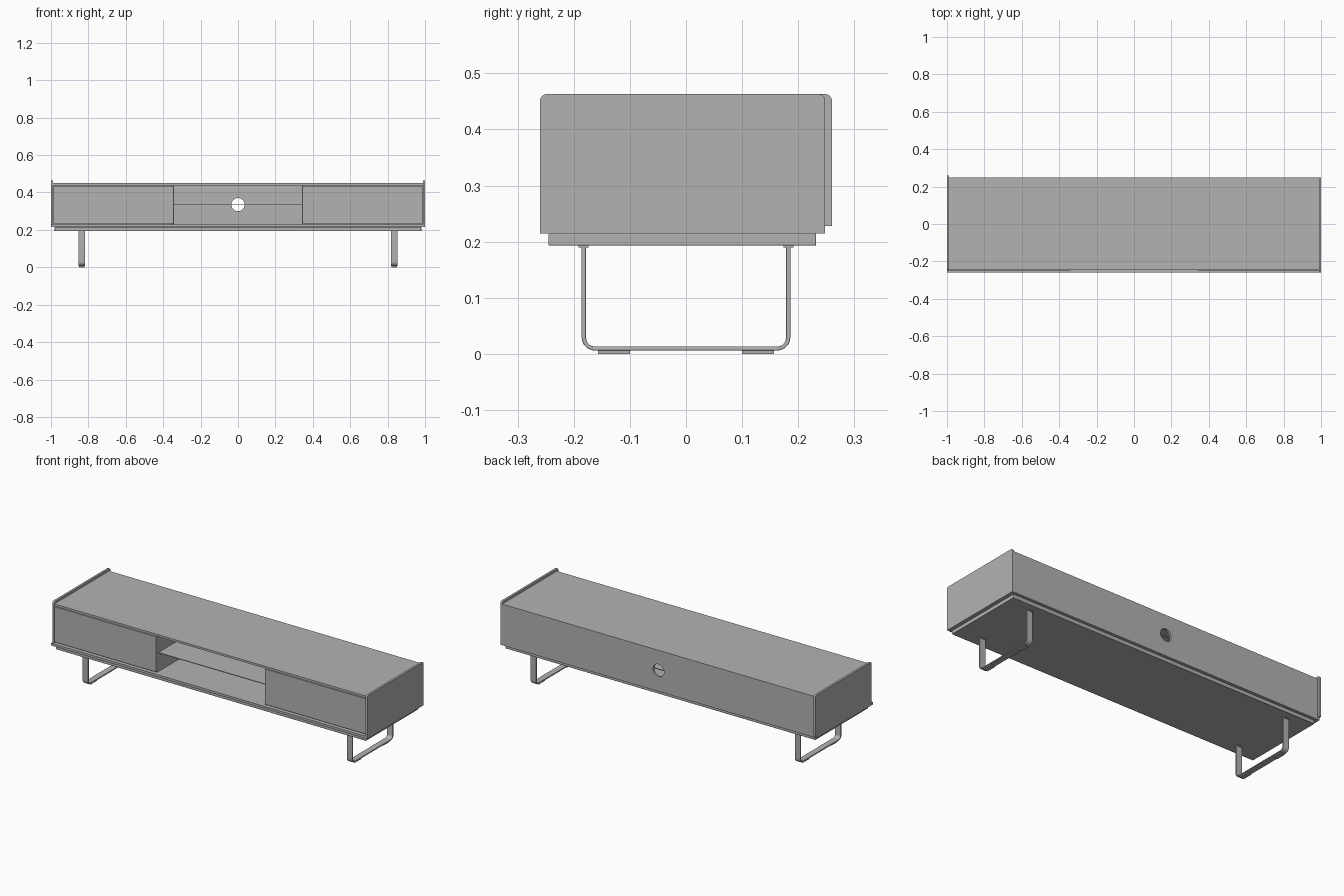
import bpy, bmesh
from math import sin, cos, pi, radians

cube = bpy.data.objects.get("Cube")
if cube:
    bpy.data.objects.remove(cube)

grey = bpy.data.materials.new("plain_grey")
grey.use_nodes = True
colour = (0.45, 0.45, 0.45, 1)
grey.diffuse_color = colour
grey.node_tree.nodes["Principled BSDF"].inputs["Base Color"].default_value = colour


def extrude_profile(name, profile, x0, x1, bevel=0.0):
    """Extrude a (y, z) outline from x0 to x1."""
    bm = bmesh.new()
    face = bm.faces.new([bm.verts.new((x0, y, z)) for y, z in profile])
    out = bmesh.ops.extrude_face_region(bm, geom=[face])
    moved = [v for v in out["geom"] if isinstance(v, bmesh.types.BMVert)]
    bmesh.ops.translate(bm, verts=moved, vec=(x1 - x0, 0, 0))
    bmesh.ops.recalc_face_normals(bm, faces=bm.faces)
    mesh = bpy.data.meshes.new(name)
    bm.to_mesh(mesh)
    bm.free()
    mesh.materials.append(grey)
    ob = bpy.data.objects.new(name, mesh)
    bpy.context.collection.objects.link(ob)
    if bevel:
        mod = ob.modifiers.new("soft_edges", 'BEVEL')
        mod.width = bevel
        mod.segments = 2
        mod.limit_method = 'ANGLE'
        mod.angle_limit = radians(50)
    bpy.ops.object.select_all(action='DESELECT')
    ob.select_set(True)
    bpy.context.view_layer.objects.active = ob
    bpy.ops.object.shade_smooth_by_angle(angle=radians(35))
    return ob


def box(name, x, y, z, bevel=0.0):
    outline = [(y[0], z[0]), (y[1], z[0]), (y[1], z[1]), (y[0], z[1])]
    return extrude_profile(name, outline, x[0], x[1], bevel)


def arc(y, z, r, start, end, steps=8):
    angles = [radians(start + (end - start) * i / steps) for i in range(steps + 1)]
    return [(y + r * cos(a), z + r * sin(a)) for a in angles]


def u_outline(half, bottom, top, r):
    return ([(-half, top)] + arc(-half + r, bottom + r, r, 180, 270)
            + arc(half - r, bottom + r, r, 270, 360) + [(half, top)])


# Cabinet shell
box("base_plinth", (-0.98, 0.98), (-0.245, 0.232), (0.193, 0.215), 0.002)
box("bottom_board", (-1, 1), (-0.26, 0.248), (0.215, 0.228))
box("top_board", (-0.99, 0.99), (-0.246, 0.248), (0.438, 0.45))
back = box("back_panel", (-0.99, 0.99), (0.236, 0.248), (0.228, 0.438))

# Cable hole through the back
bpy.ops.mesh.primitive_cylinder_add(vertices=48, radius=0.035, depth=0.1,
                                    location=(0, 0.242, 0.335), rotation=(pi / 2, 0, 0))
cutter = bpy.context.object
cutter.name = "cable_hole_cutter"
cutter.display_type = 'WIRE'
cutter.hide_render = True
hole = back.modifiers.new("cable_hole", 'BOOLEAN')
hole.object = cutter
hole.solver = 'EXACT'
bpy.context.view_layer.update()
cut = bpy.data.meshes.new_from_object(back.evaluated_get(bpy.context.evaluated_depsgraph_get()))
back.modifiers.clear()
back.data = cut
bpy.data.objects.remove(cutter)

# Shelf in the open middle bay
box("middle_shelf", (-0.345, 0.345), (-0.225, 0.236), (0.333, 0.337))

for side, label in ((-1, "right"), (1, "left")):
    # End panels, each offset toward opposite faces, with rounded upper corners
    shift = -0.006 * side
    front, rear, top, r = shift - 0.254, shift + 0.254, 0.463, 0.012
    outline = ([(front, 0.228), (rear, 0.228)] + arc(rear - r, top - r, r, 0, 90)
               + arc(front + r, top - r, r, 90, 180))
    extrude_profile(label + "_end_panel", outline, side * 0.988, side * 1.0)

    # Divider and drawer front
    box(label + "_divider", (side * 0.345, side * 0.357), (-0.236, 0.236), (0.228, 0.438))
    box(label + "_drawer_front", (side * 0.343, side * 0.986), (-0.249, -0.236),
        (0.234, 0.436), 0.001)

    # Bent flat-bar leg with mounting tabs and foot pads
    x0, x1 = side * 0.835 - 0.018, side * 0.835 + 0.018
    bar = u_outline(0.186, 0.006, 0.193, 0.024) + u_outline(0.178, 0.013, 0.193, 0.016)[::-1]
    extrude_profile(label + "_leg_frame", bar, x0, x1, 0.0015)
    for end, place in ((-1, "front"), (1, "rear")):
        box(f"{label}_{place}_leg_tab", (x0, x1), sorted((end * 0.174, end * 0.192)),
            (0.19, 0.194))
        box(f"{label}_{place}_foot_pad", (x0 + 0.004, x1 - 0.004),
            sorted((end * 0.1, end * 0.157)), (0, 0.007))
